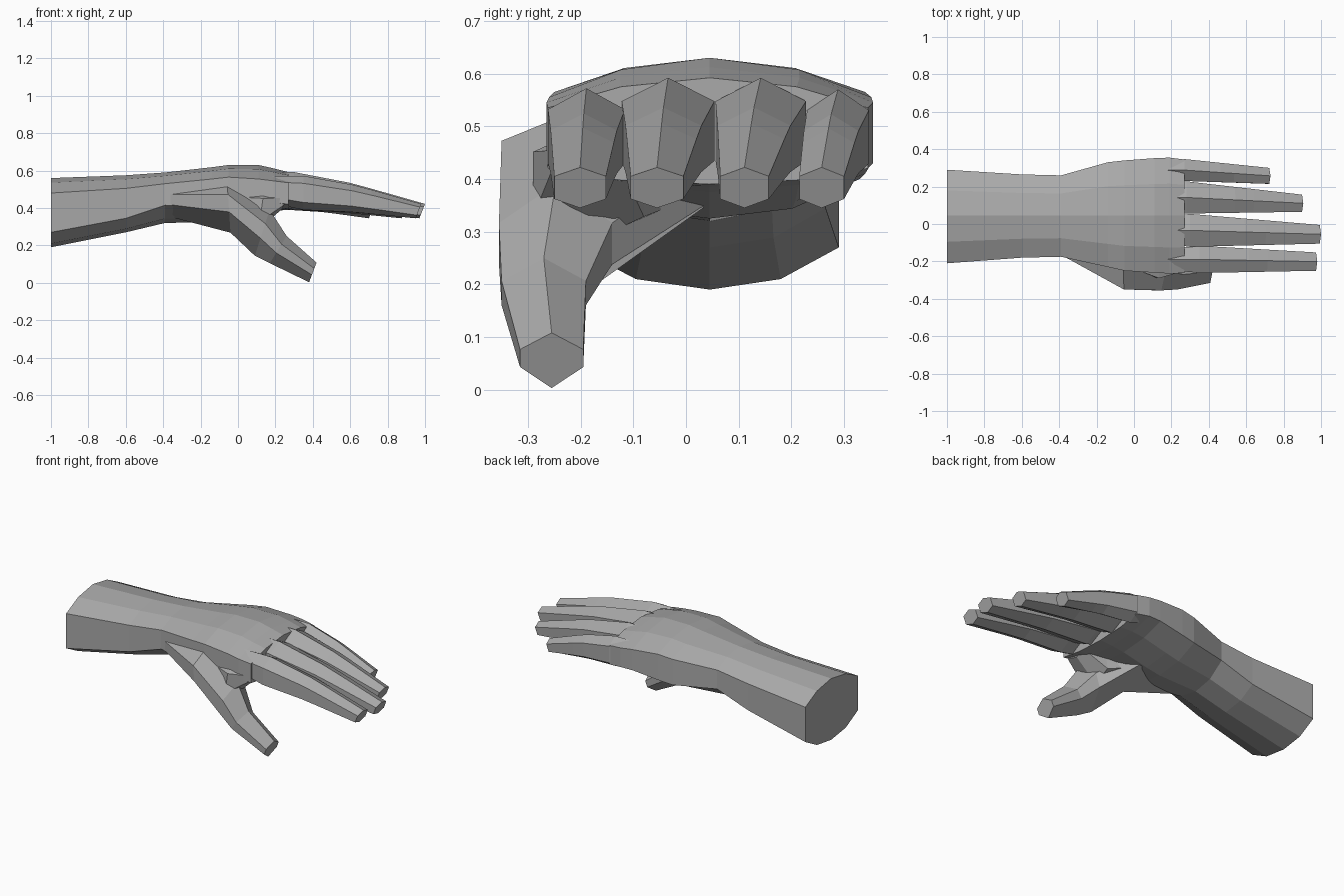
import bpy, bmesh

if "Cube" in bpy.data.objects:
    bpy.data.objects.remove(bpy.data.objects["Cube"])

skin = bpy.data.materials.new("plain grey")
skin.use_nodes = True
GREY = (0.4, 0.4, 0.4, 1)
skin.diffuse_color = GREY
skin.node_tree.nodes["Principled BSDF"].inputs["Base Color"].default_value = GREY


def loft(name, rings):
    """Skin a row of closed rings and cap both ends."""
    bm = bmesh.new()
    rows = [[bm.verts.new(p) for p in ring] for ring in rings]
    n = len(rows[0])
    for a, b in zip(rows, rows[1:]):
        for i in range(n):
            j = (i + 1) % n
            bm.faces.new((a[i], a[j], b[j], b[i]))
    bm.faces.new(rows[0])
    bm.faces.new(rows[-1])
    bmesh.ops.recalc_face_normals(bm, faces=bm.faces)
    mesh = bpy.data.meshes.new(name)
    bm.to_mesh(mesh)
    bm.free()
    mesh.materials.append(skin)
    obj = bpy.data.objects.new(name, mesh)
    bpy.context.collection.objects.link(obj)
    return obj


def arm_ring(x, y0, y1, top, upper, lower, bottom):
    """Ten-sided section with a gently crowned top and bottom."""
    mid = 0.045
    a, b = mid + (y0 - mid) * 0.55, mid + (y1 - mid) * 0.55
    st, sb = (top - upper) * 0.3, (lower - bottom) * 0.25
    pts = [(y0, upper), (a, top - st), (mid, top), (b, top - st), (y1, upper),
           (y1, lower), (b, bottom + sb), (mid, bottom), (a, bottom + sb), (y0, lower)]
    return [(x, y, z) for y, z in pts]


def hex_ring(low, high, y0, y1, f0=0.22, f1=0.78):
    """Six-sided section between a low and a high (x, z) point."""
    mid = (y0 + y1) / 2
    pts = [(y0, f0), (y0, f1), (mid, 1), (y1, f1), (y1, f0), (mid, 0)]
    return [(low[0] + (high[0] - low[0]) * t, y, low[1] + (high[1] - low[1]) * t)
            for y, t in pts]


# Forearm, wrist and palm
loft("forearm_and_palm", [arm_ring(*s) for s in (
    (-1.0, -0.21, 0.29, 0.56, 0.48, 0.27, 0.19),
    (-0.6, -0.18, 0.265, 0.575, 0.505, 0.345, 0.27),
    (-0.39, -0.175, 0.26, 0.59, 0.53, 0.415, 0.32),
    (-0.14, -0.23, 0.33, 0.618, 0.555, 0.40, 0.325),
    (-0.05, -0.25, 0.34, 0.63, 0.565, 0.41, 0.34),
    (0.11, -0.26, 0.352, 0.63, 0.555, 0.43, 0.375),
    (0.19, -0.265, 0.355, 0.612, 0.545, 0.43, 0.385),
    (0.27, -0.262, 0.345, 0.592, 0.535, 0.42, 0.39),
)])

# Thumb with its fleshy base
loft("thumb", [hex_ring(*s, 0.38, 0.7) for s in (
    ((-0.39, 0.36), (-0.39, 0.52), -0.165, 0.0),
    ((-0.04, 0.268), (-0.06, 0.56), -0.35, 0.08),
    ((0.09, 0.145), (0.17, 0.39), -0.355, -0.14),
    ((0.17, 0.105), (0.26, 0.25), -0.35, -0.19),
    ((0.38, 0.003), (0.42, 0.108), -0.315, -0.195),
)])

# Web between thumb and first finger
loft("thumb_web", [hex_ring(*s) for s in (
    ((-0.05, 0.32), (-0.05, 0.5), -0.22, 0.0),
    ((0.11, 0.28), (0.14, 0.5), -0.29, -0.08),
    ((0.24, 0.4), (0.26, 0.47), -0.255, -0.12),
)])

# Fingers: web x, base sides, base crown, tip x, tip sides
fingers = {
    "index_finger": (0.35, -0.262, -0.116, 0.572, 0.98, -0.25, -0.152),
    "middle_finger": (0.30, -0.122, 0.054, 0.592, 1.0, -0.105, -0.005),
    "ring_finger": (0.28, 0.056, 0.228, 0.592, 0.905, 0.065, 0.157),
    "little_finger": (0.27, 0.23, 0.347, 0.57, 0.73, 0.215, 0.3),
}
for name, (bx, b0, b1, crown, tx, t0, t1) in fingers.items():
    rings = [hex_ring((0.16, 0.43), (0.16, crown), b0 + 0.02, b1 - 0.02),
             hex_ring((bx, 0.39), (bx, crown), b0, b1)]
    for t, lift in ((0.42, 0.015), (0.58, 0.012), (1, 0)):
        x = bx + (tx - bx) * t
        low = 0.39 - 0.045 * t + lift * 0.5
        high = crown + (0.422 - crown) * t + lift
        rings.append(hex_ring((x - 0.03 * t, low), (x, high),
                              b0 + (t0 - b0) * t, b1 + (t1 - b1) * t))
    loft(name, rings)
